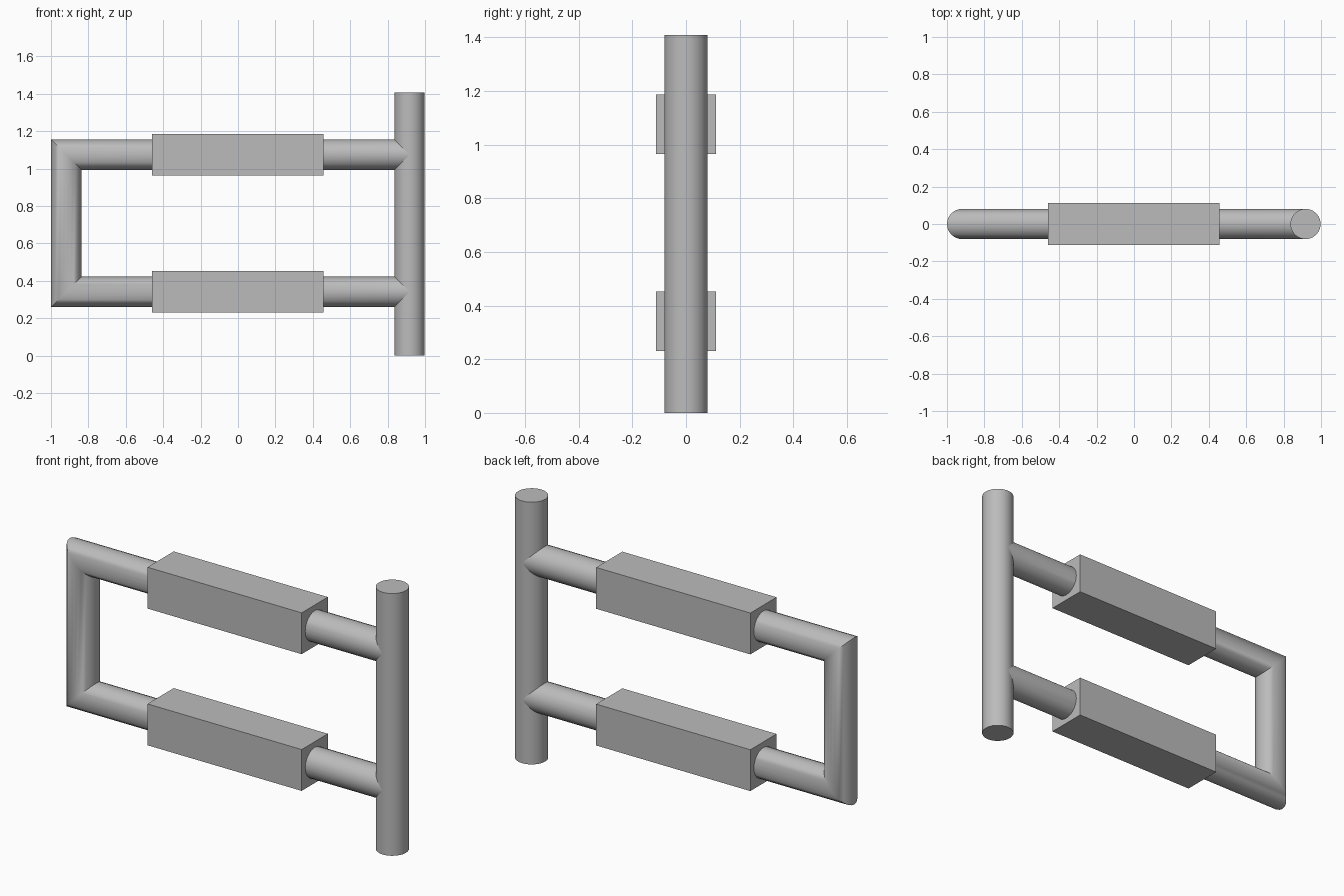
import bpy, bmesh, math
from mathutils import Vector

if "Cube" in bpy.data.objects:
    bpy.data.objects.remove(bpy.data.objects["Cube"])

RADIUS, SIDES = 0.081, 24
POST_X, BEND_X = 0.917, -0.919
RAILS = {"upper": 1.075, "lower": 0.341}

grey = bpy.data.materials.new("plain grey")
grey.use_nodes = True
colour = (0.5, 0.5, 0.5, 1)
grey.diffuse_color = colour
grey.node_tree.nodes["Principled BSDF"].inputs["Base Color"].default_value = colour


def finish(obj, name, smooth=True):
    obj.name = name
    obj.data.materials.append(grey)
    bpy.ops.object.select_all(action="DESELECT")
    obj.select_set(True)
    bpy.context.view_layer.objects.active = obj
    if smooth:
        bpy.ops.object.shade_smooth_by_angle(angle=math.radians(35))


def mitred_pipe(name, points):
    """Sweep a round section along a path in the xz plane with mitred corners."""
    bm = bmesh.new()
    path = [Vector((x, 0, z)) for x, z in points]
    rings = []
    for i, p in enumerate(path):
        before = (p - path[i - 1]).normalized() if i else None
        after = (path[i + 1] - p).normalized() if i < len(path) - 1 else None
        n1, n2 = [Vector((-d.z, 0, d.x)) for d in (before or after, after or before)]
        mitre = (n1 + n2) / (1 + n1.dot(n2))
        ring = []
        for k in range(SIDES):
            a = math.tau * k / SIDES
            offset = mitre * math.sin(a) + Vector((0, math.cos(a), 0))
            ring.append(bm.verts.new(p + offset * RADIUS))
        rings.append(ring)
    for a, b in zip(rings, rings[1:]):
        for k in range(SIDES):
            j = (k + 1) % SIDES
            bm.faces.new((a[k], a[j], b[j], b[k]))
    bm.faces.new(rings[0])
    bm.faces.new(rings[-1])
    bmesh.ops.recalc_face_normals(bm, faces=bm.faces)
    mesh = bpy.data.meshes.new(name)
    bm.to_mesh(mesh)
    bm.free()
    obj = bpy.data.objects.new(name, mesh)
    bpy.context.collection.objects.link(obj)
    finish(obj, name)


# Upright post
height = 1.408
bpy.ops.mesh.primitive_cylinder_add(vertices=SIDES, radius=RADIUS, depth=height,
                                    location=(POST_X, 0, height / 2))
finish(bpy.context.object, "upright_post")

# Bent rail: two arms joined by a vertical bar
mitred_pipe("bent_rail", [(POST_X, RAILS["upper"]), (BEND_X, RAILS["upper"]),
                          (BEND_X, RAILS["lower"]), (POST_X, RAILS["lower"])])

# Square sleeves around the arms
for level, z in RAILS.items():
    bpy.ops.mesh.primitive_cube_add(size=1, location=(-0.002, 0, z))
    sleeve = bpy.context.object
    sleeve.scale = (0.916, 0.222, 0.222)
    finish(sleeve, level + "_sleeve", smooth=False)
